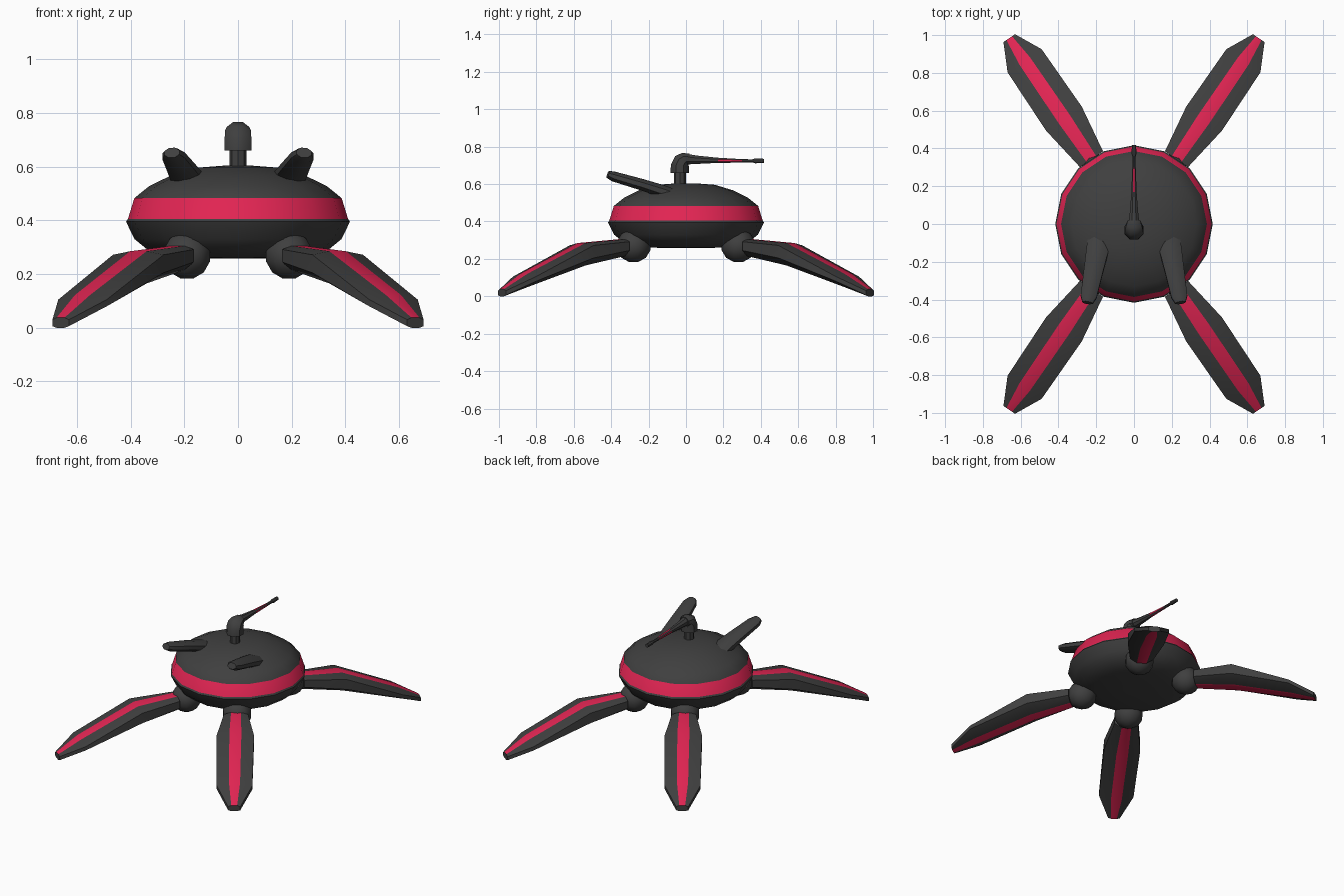
import bpy, bmesh, math
from mathutils import Vector

if "Cube" in bpy.data.objects:
    bpy.data.objects.remove(bpy.data.objects["Cube"])


def material(name, colour):
    m = bpy.data.materials.new(name)
    m.diffuse_color = (*colour, 1)
    m.use_nodes = True
    m.node_tree.nodes["Principled BSDF"].inputs["Base Color"].default_value = m.diffuse_color
    return m


MATS = [material("dark grey", (0.05, 0.05, 0.05)), material("crimson red", (0.75, 0.018, 0.085))]


def loft(name, rings, paint=lambda i, j: 0, smooth=35):
    """Skin a list of equal-sized point rings; paint(ring, side) picks the colour."""
    bm = bmesh.new()
    vs = [[bm.verts.new(p) for p in r] for r in rings]
    n = len(rings[0])
    for i in range(len(vs) - 1):
        for j in range(n):
            k = (j + 1) % n
            f = bm.faces.new((vs[i][j], vs[i][k], vs[i + 1][k], vs[i + 1][j]))
            f.material_index = paint(i, j)
    bm.faces.new(vs[0])
    bm.faces.new(vs[-1])
    bmesh.ops.recalc_face_normals(bm, faces=bm.faces)
    me = bpy.data.meshes.new(name)
    bm.to_mesh(me)
    bm.free()
    for m in MATS:
        me.materials.append(m)
    ob = bpy.data.objects.new(name, me)
    bpy.context.collection.objects.link(ob)
    bpy.ops.object.select_all(action='DESELECT')
    ob.select_set(True)
    bpy.context.view_layer.objects.active = ob
    bpy.ops.object.shade_smooth_by_angle(angle=math.radians(smooth))
    return ob


def ring(centre, tangent, side, r_side, r_other, n=8):
    """Ellipse of n points across a tangent direction."""
    c, t, s = Vector(centre), Vector(tangent).normalized(), Vector(side)
    s = (s - t * s.dot(t)).normalized()
    u = t.cross(s)
    angles = [2 * math.pi * (k + 0.5) / n for k in range(n)]
    return [c + s * (r_side * math.cos(a)) + u * (r_other * math.sin(a)) for a in angles]


def lathe(name, profile, n=16, at=(0, 0), paint=lambda i, j: 0):
    rings = [[(at[0] + r * math.sin(2 * math.pi * k / n), at[1] + r * math.cos(2 * math.pi * k / n), z)
              for k in range(n)] for r, z in profile]
    return loft(name, rings, paint)


# Saucer hull with red belt
hull = [(0.06, 0.258), (0.25, 0.261), (0.33, 0.285), (0.385, 0.33), (0.417, 0.395), (0.410, 0.405),
        (0.386, 0.483), (0.33, 0.528), (0.25, 0.567), (0.155, 0.596), (0.05, 0.604)]
lathe("hull", hull, paint=lambda i, j: int(i == 5))

# Leg stations: distance out, half width, stripe half width, top, edge top, edge bottom, bottom
STATIONS = [(0.00, 0.074, 0.030, 0.305, 0.292, 0.245, 0.215),
            (0.26, 0.114, 0.037, 0.285, 0.272, 0.205, 0.165),
            (0.63, 0.109, 0.034, 0.122, 0.105, 0.080, 0.050),
            (0.775, 0.037, 0.018, 0.038, 0.030, 0.006, 0.000)]
START, OUT, ACROSS = Vector((0.225, 0.343)), Vector((0.562, 0.827)), Vector((0.827, -0.562))

for sx, lr in ((-1, "left"), (1, "right")):
    for sy, fb in ((-1, "front"), (1, "back")):
        rings = []
        for d, w, s, top, et, eb, bot in STATIONS:
            c = START + OUT * d
            section = [(-s, top), (s, top), (w, et), (w, eb), (s, bot), (-s, bot), (-w, eb), (-w, et)]
            pts = [(c + ACROSS * a, z) for a, z in section]
            rings.append([(sx * p.x, sy * p.y, z) for p, z in pts])
        # red stripes run along the top and the underside
        loft(f"{fb}_{lr}_leg", rings, lambda i, j: int(j in (0, 4)))
        # Hip joint ball
        ball = [(0.093 * math.cos(a), 0.27 + 0.09 * math.sin(a))
                for a in (math.radians(d) for d in (-75, -45, -15, 15, 45, 75))]
        lathe(f"{fb}_{lr}_hip", ball, n=10, at=(sx * 0.19, sy * 0.28))

    # Front fins rising off the dome
    t = (sx * 0.05, -0.30, 0.11)
    fin = [((0.18, -0.04, 0.53), 0.066, 0.034), ((0.19, -0.12, 0.56), 0.065, 0.036),
           ((0.213, -0.24, 0.598), 0.056, 0.033), ((0.240, -0.385, 0.640), 0.046, 0.029),
           ((0.246, -0.417, 0.652), 0.030, 0.021)]
    loft(f"{lr}_fin", [ring((sx * c[0], c[1], c[2]), t, (1, 0, 0), a, b) for c, a, b in fin])

# Turret post
lathe("turret_post", [(0.032, 0.57), (0.032, 0.68)], n=8, at=(0, -0.033))

# Elbow hood: y, z, bend angle, half width, half depth
elbow = [(-0.033, 0.66, 90, 0.054, 0.054), (-0.033, 0.70, 85, 0.054, 0.052),
         (-0.022, 0.724, 55, 0.052, 0.048), (-0.005, 0.735, 25, 0.045, 0.038),
         (0.018, 0.733, 0, 0.036, 0.032)]
loft("turret_elbow", [ring((0, y, z), (0, math.cos(math.radians(a)), math.sin(math.radians(a))),
                           (1, 0, 0), w, d) for y, z, a, w, d in elbow], smooth=45)

# Barrel with thin red lines and flared muzzle
barrel = [(0.01, 0.733, 0.030), (0.06, 0.730, 0.024), (0.17, 0.727, 0.015), (0.30, 0.724, 0.010),
          (0.355, 0.724, 0.009), (0.37, 0.724, 0.014), (0.418, 0.724, 0.012)]
loft("barrel", [ring((0, y, z), (0, 1, 0), (1, 0, 0), r, r) for y, z, r in barrel],
     lambda i, j: int(i == 2 and j % 2 == 1))
